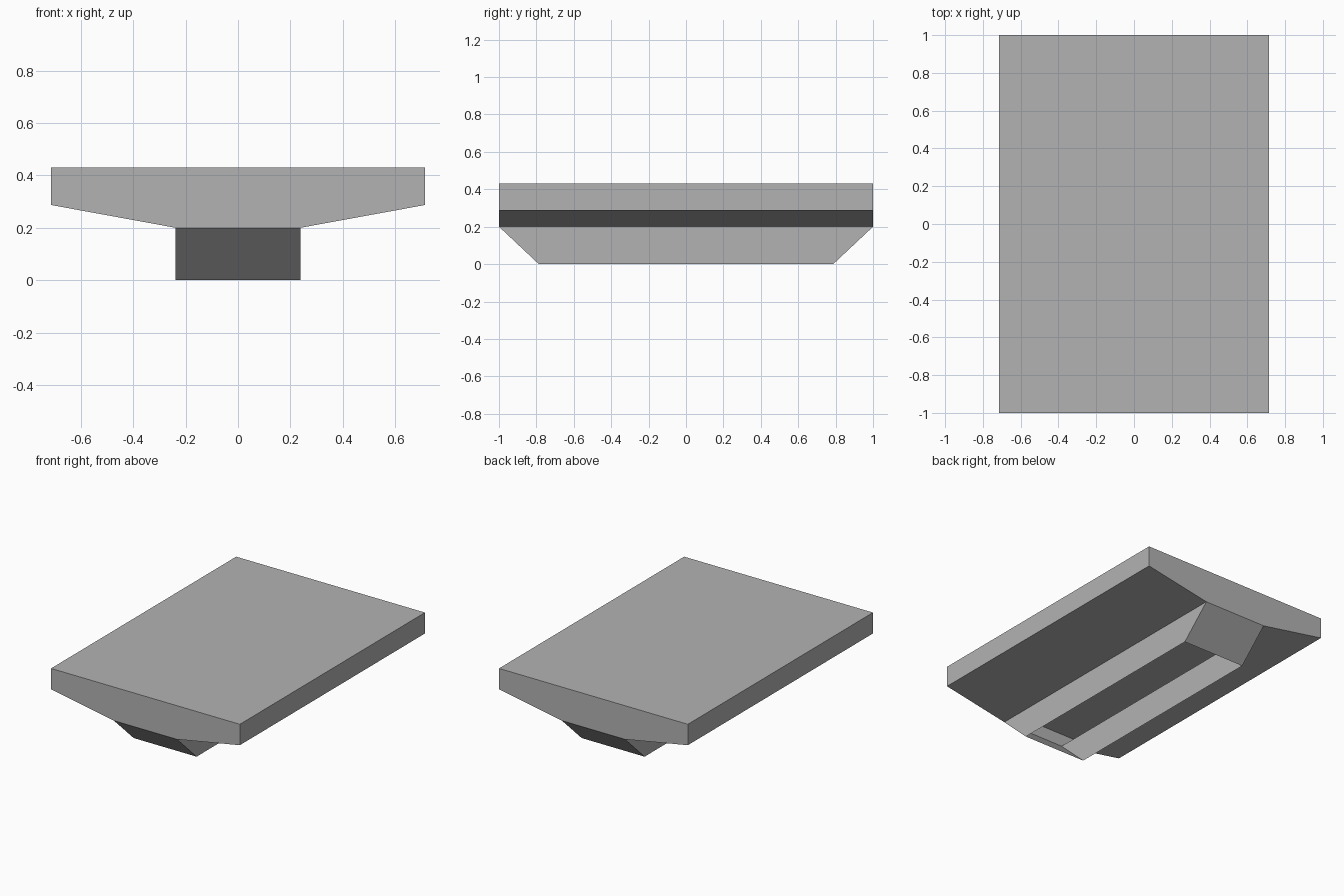
import bpy
import bmesh

default = bpy.data.objects.get("Cube")
if default:
    bpy.data.objects.remove(default, do_unlink=True)

# One flat grey for every part
GREY = (0.45, 0.45, 0.45, 1.0)
grey = bpy.data.materials.new("plain grey")
grey.use_nodes = True
grey.diffuse_color = GREY
grey.node_tree.nodes["Principled BSDF"].inputs["Base Color"].default_value = GREY

# Shared sizes
HALF_W, HALF_L = 0.714, 1.0
KEEL_W, KEEL_L = 0.238, 0.787
Z_TOP, Z_RIM, Z_KEEL = 0.43, 0.287, 0.2


def loft(name, lower, upper, capped=False):
    """Walls between two rectangles (half width, half length, height)."""
    bm = bmesh.new()
    rings = []
    for w, l, z in (lower, upper):
        corners = ((-w, -l), (w, -l), (w, l), (-w, l))
        rings.append([bm.verts.new((x, y, z)) for x, y in corners])
    low, high = rings
    for i in range(4):
        j = (i + 1) % 4
        bm.faces.new((low[i], low[j], high[j], high[i]))
    if capped:
        bm.faces.new(high)
        bm.faces.new(low[::-1])
    mesh = bpy.data.meshes.new(name)
    bm.to_mesh(mesh)
    bm.free()
    mesh.materials.append(grey)
    obj = bpy.data.objects.new(name, mesh)
    bpy.context.collection.objects.link(obj)
    return obj


# Solid slab on top
loft("deck_slab", (HALF_W, HALF_L, Z_RIM), (HALF_W, HALF_L, Z_TOP), capped=True)

# Hollow tapered skirt beneath the slab, open below
loft("tapered_skirt", (KEEL_W, HALF_L, Z_KEEL), (HALF_W, HALF_L, Z_RIM))

# Hollow keel with sloped ends, open at the bottom
loft("open_keel", (KEEL_W, KEEL_L, 0.0), (KEEL_W, HALF_L, Z_KEEL))
